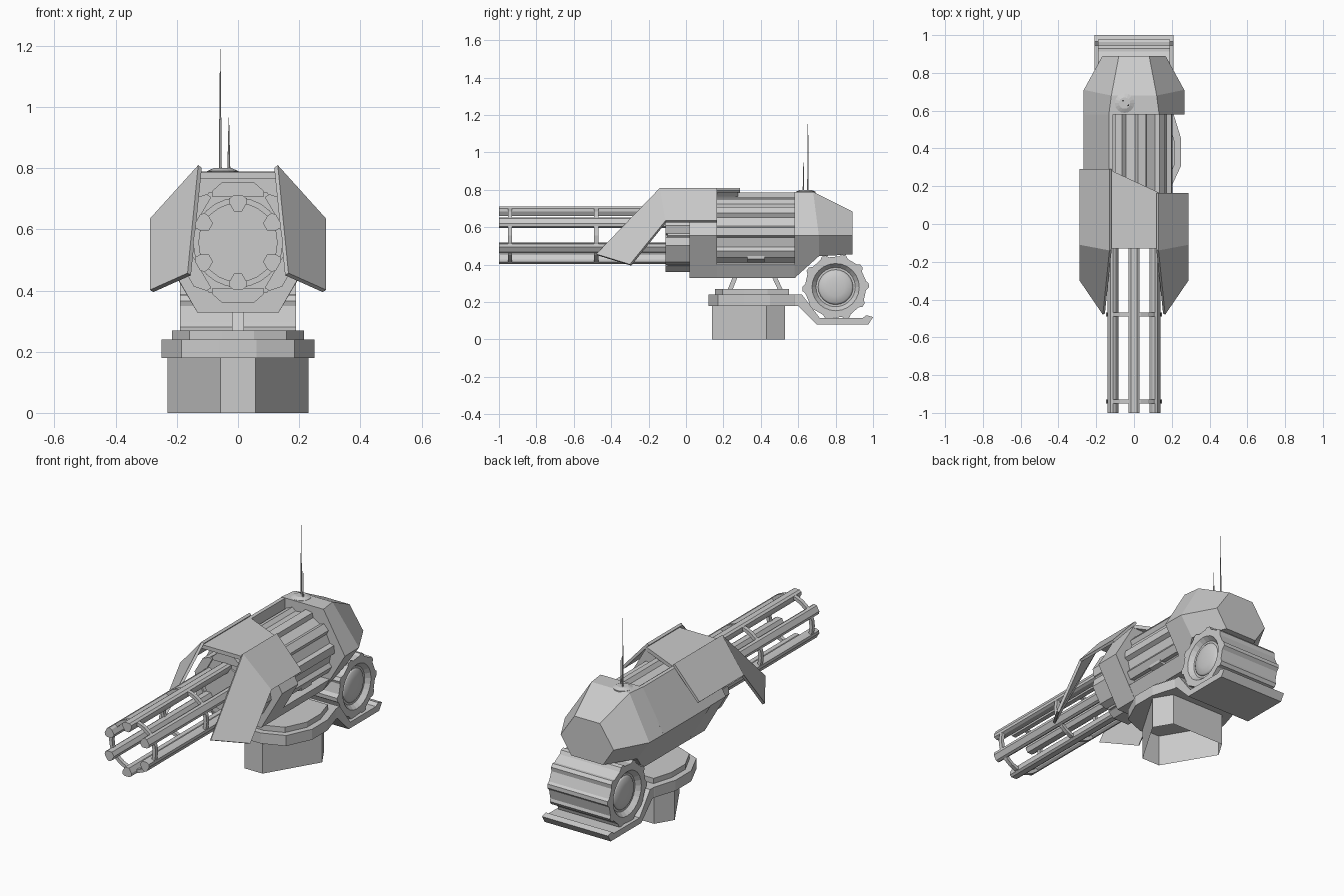
import bpy, bmesh
from math import sin, cos, pi, radians
from mathutils import Vector

if "Cube" in bpy.data.objects:
    bpy.data.objects.remove(bpy.data.objects["Cube"])

CZ = 0.557  # height of the gun axis


def finish(name, bm):
    bmesh.ops.recalc_face_normals(bm, faces=bm.faces[:])
    me = bpy.data.meshes.new(name)
    bm.to_mesh(me)
    bm.free()
    ob = bpy.data.objects.new(name, me)
    bpy.context.collection.objects.link(ob)
    return ob


def loft(name, rings, caps=(True, True)):
    bm = bmesh.new()
    vs = [[bm.verts.new(p) for p in r] for r in rings]
    n = len(vs[0])
    for a, b in zip(vs, vs[1:]):
        for i in range(n):
            j = (i + 1) % n
            bm.faces.new((a[i], a[j], b[j], b[i]))
    if caps[0]:
        bm.faces.new(vs[0])
    if caps[1]:
        bm.faces.new(vs[-1])
    return finish(name, bm)


def place(p, axis, t):
    u, v = p
    return {'x': (t, u, v), 'y': (u, t, v), 'z': (u, v, t)}[axis]


def prism(name, pts, axis, a, b, caps=(True, True)):
    return loft(name, [[place(p, axis, t) for p in pts] for t in (a, b)], caps)


def circle(cx, cy, r, n, start=0.0):
    return [(cx + r * cos(start + 2 * pi * i / n), cy + r * sin(start + 2 * pi * i / n))
            for i in range(n)]


def fluted(cx, cy, n, steps):
    pts = []
    for i in range(n):
        for deg, r in steps:
            a = 2 * pi * i / n + radians(deg)
            pts.append((cx + r * cos(a), cy + r * sin(a)))
    return pts


def turned(pts, ang):
    # profile drawn at the top of the rotor, turned about the gun axis
    return [(x * cos(ang) - z * sin(ang), CZ + x * sin(ang) + z * cos(ang)) for x, z in pts]


def mirrored(half):
    return half + [(-x, y) for x, y in reversed(half)]


def annulus(name, ro, ri, y0, y1, n):
    o, i = circle(0, CZ, ro, n), circle(0, CZ, ri, n)
    rings = [[place(p, 'y', t) for p in c] for c, t in ((o, y0), (o, y1), (i, y1), (i, y0), (o, y0))]
    ob = loft(name, rings, (False, False))
    bm = bmesh.new()
    bm.from_mesh(ob.data)
    bmesh.ops.remove_doubles(bm, verts=bm.verts[:], dist=1e-5)
    bm.to_mesh(ob.data)
    bm.free()
    return ob


# pedestal (open underneath) and turntable
prism('pedestal', mirrored([(0.057, 0.14), (0.23, 0.43), (0.17, 0.53)]), 'z', 0, 0.19, (False, True))
table = mirrored([(0.06, 0.12), (0.185, 0.17), (0.25, 0.31), (0.25, 0.45), (0.21, 0.58), (0.19, 0.61)])
prism('turntable', table, 'z', 0.18, 0.24)
prism('turntable_top', [(x * 0.86, 0.335 + (y - 0.335) * 0.74 * (0.84 if y < 0.3 else 0.88) / 0.74)
                        for x, y in table if y < 0.6], 'z', 0.235, 0.27)

# slanted posts carrying the gun
for name, y0, y1 in (('front_post', 0.235, 0.265), ('rear_post', 0.505, 0.47)):
    loft(name, [[(-0.02, y - 0.013, z), (0.02, y - 0.013, z), (0.02, y + 0.013, z), (-0.02, y + 0.013, z)]
                for y, z in ((y0, 0.265), (y1, 0.34))])

# tray behind the turntable
prism('drum_tray', [(0.56, 0.24), (0.62, 0.24), (0.715, 0.115), (0.945, 0.115), (0.965, 0.13),
                    (1.0, 0.12), (0.975, 0.08), (0.70, 0.08), (0.60, 0.18), (0.56, 0.18)],
      'x', -0.208, 0.208)

# ammunition drum with dished ends
drum = prism('ammo_drum', fluted(0.80, 0.28, 10, [(0, 0.178), (7, 0.178), (11, 0.166), (30, 0.163)]),
             'x', -0.19, 0.19)
for s, side in ((1, 'right'), (-1, 'left')):
    cut = loft('drum_cutter_' + side, [[place(p, 'x', s * t) for p in circle(0.80, 0.28, r, 24)]
                                       for t, r in ((0.165, 0.105), (0.2, 0.135))])
    cut.hide_render = True
    cut.hide_viewport = True
    mod = drum.modifiers.new('dish_' + side, 'BOOLEAN')
    mod.operation = 'DIFFERENCE'
    mod.object = cut
    mod.solver = 'EXACT'
    dome = loft('drum_dome_' + side, [[place(p, 'x', s * t) for p in circle(0.80, 0.28, r, 24)]
                                      for t, r in ((0.16, 0.1), (0.172, 0.085), (0.18, 0.05), (0.182, 0.015))])
    for f in dome.data.polygons:
        f.use_smooth = True


# receiver: hexagonal housing, open on the upper right around the fluted breech
def hexa(r, n=6):
    return circle(0, CZ, r, n)


prism('receiver_front', hexa(0.265), 'y', 0.02, 0.165)
prism('receiver_shell', [(-0.132, 0.787), (-0.268, CZ), (-0.132, 0.328), (0.132, 0.328), (0.172, 0.40),
                         (-0.06, 0.40), (-0.17, 0.50), (-0.18, CZ), (-0.11, 0.72), (-0.11, 0.787)],
      'y', 0.16, 0.585)
prism('breech', fluted(0, CZ, 10, [(0, 0.203), (12, 0.203), (16, 0.18), (32, 0.18)]), 'y', 0.15, 0.59)
prism('breech_latch', [(0.10, 0.41), (0.17, 0.43), (0.17, 0.47), (0.10, 0.47)], 'y', 0.33, 0.42)

# tapered rear housing
loft('rear_housing', [[place(p, 'y', y) for p in ((wt, zt), (wm, CZ), (wb, zb), (-wb, zb), (-wm, CZ), (-wt, zt))]
                      if not isinstance(y, tuple) else
                      [(wt, y[0], zt), (wm, y[1], CZ), (wb, y[1], zb), (-wb, y[1], zb), (-wm, y[1], CZ), (-wt, y[0], zt)]
                      for y, wt, zt, wm, wb, zb in ((0.58, 0.133, 0.789, 0.268, 0.133, 0.328),
                                                    ((0.68, 0.71), 0.12, 0.789, 0.266, 0.19, 0.445),
                                                    (0.89, 0.08, 0.685, 0.167, 0.10, 0.455))])

# roof slab with a diagonal rear edge
prism('roof_plate', [(-0.135, -0.13), (0.135, -0.13), (0.135, 0.165), (-0.135, 0.29)], 'z', 0.765, 0.787)


# folded side armour, each with a forward wing
def armour(name, s, rear):
    bm = bmesh.new()
    a, b, c, d, e, f = [bm.verts.new((s * x, y, z)) for x, y, z in (
        (0.13, -0.14, 0.81), (0.288, -0.11, 0.635), (0.288, -0.30, 0.402),
        (0.165, -0.48, 0.457), (0.288, rear, 0.635), (0.13, rear, 0.81))]
    bm.faces.new((a, b, e, f))
    bm.faces.new((a, d, c, b))
    ob = finish(name, bm)
    if ob.data.polygons[0].normal.z < 0:
        ob.data.flip_normals()
    m = ob.modifiers.new('thickness', 'SOLIDIFY')
    m.thickness = 0.015
    m.offset = -1


armour('right_armour', 1, 0.165)
armour('left_armour', -1, 0.29)

# rotor hub with six lugs, six barrels, two clamp rings
prism('rotor_hub', hexa(0.19), 'y', -0.10, 0.03)
prism('rotor_face', circle(0, CZ, 0.13, 24), 'y', -0.11, 0)
for i in range(6):
    ang = i * pi / 3
    prism(f'hub_lug_{i}', turned([(-0.085, 0.15), (0.085, 0.15), (0.085, 0.168), (0.052, 0.197),
                                  (-0.052, 0.197), (-0.085, 0.168)], ang), 'y', -0.11, 0.03)
    prism(f'barrel_{i}', turned([(-0.013, 0.102), (0.013, 0.102), (0.028, 0.128), (0.028, 0.144),
                                 (0.016, 0.153), (-0.016, 0.153), (-0.028, 0.144), (-0.028, 0.128)],
                                ang), 'y', -1.0, -0.05)
for name, y in (('muzzle_ring', -0.94), ('middle_ring', -0.48)):
    annulus(name, 0.147, 0.128, y - 0.011, y + 0.011, 24)

# antennas on a small round mount
loft('antenna_mount', [[place(p, 'z', z) for p in circle(-0.05, 0.64, r, 16)]
                       for z, r in ((0.78, 0.052), (0.79, 0.052), (0.80, 0.03))])
for name, x, y, top in (('tall_antenna', -0.058, 0.652, 1.19), ('short_antenna', -0.03, 0.628, 0.965)):
    loft(name, [[place(p, 'z', z) for p in circle(x, y, r, 6)]
                for z, r in ((0.79, 0.005), ((0.79 + top) / 2, 0.003), (top, 0.0008))])
